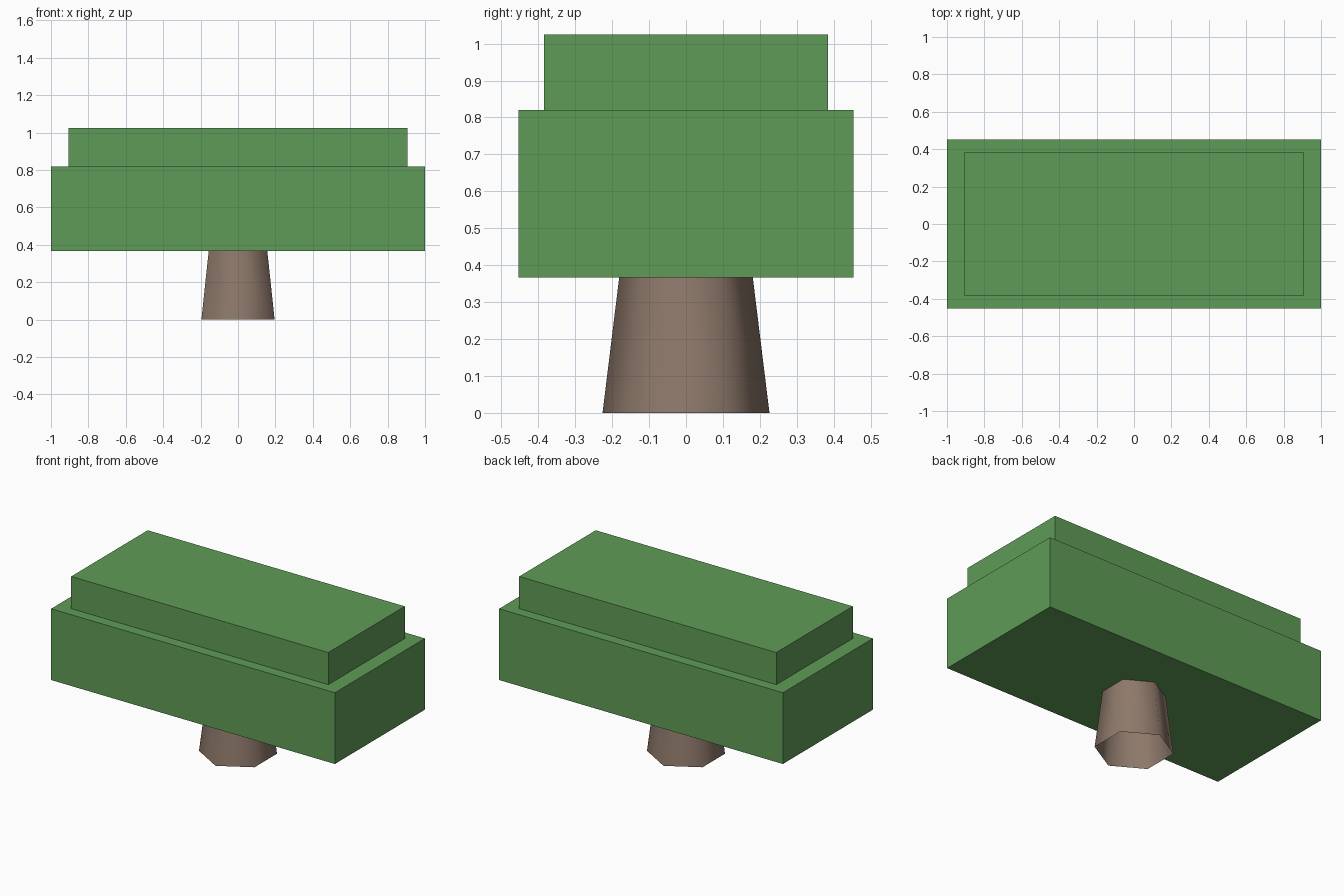
import bpy
import math

cube = bpy.data.objects.get("Cube")
if cube:
    bpy.data.objects.remove(cube, do_unlink=True)


def material(name, colour):
    mat = bpy.data.materials.new(name)
    mat.use_nodes = True
    mat.diffuse_color = (*colour, 1)
    mat.node_tree.nodes["Principled BSDF"].inputs["Base Color"].default_value = (*colour, 1)
    return mat


def block(name, size, bottom, top, mat):
    bpy.ops.mesh.primitive_cube_add(size=1, location=(0, 0, (bottom + top) / 2))
    obj = bpy.context.object
    obj.name = name
    obj.scale = (*size, top - bottom)
    bpy.ops.object.transform_apply(location=False, rotation=False, scale=True)
    obj.data.materials.append(mat)
    return obj


leaf_green = material("leaf green", (0.115, 0.33, 0.095))
bark_brown = material("bark brown", (0.27, 0.19, 0.145))

# Two stacked blocks of foliage
block("lower_foliage", (2.0, 0.906), 0.366, 0.82, leaf_green)
block("upper_foliage", (1.812, 0.77), 0.82, 1.025, leaf_green)

# Tapered six-sided trunk, open at both ends, corners on the y axis
height = 0.366
bpy.ops.mesh.primitive_cone_add(
    vertices=6, radius1=0.226, radius2=0.181, depth=height,
    end_fill_type='NOTHING', location=(0, 0, height / 2))
trunk = bpy.context.object
trunk.name = "trunk"
trunk.data.materials.append(bark_brown)
bpy.ops.object.shade_smooth_by_angle(angle=math.radians(65))
